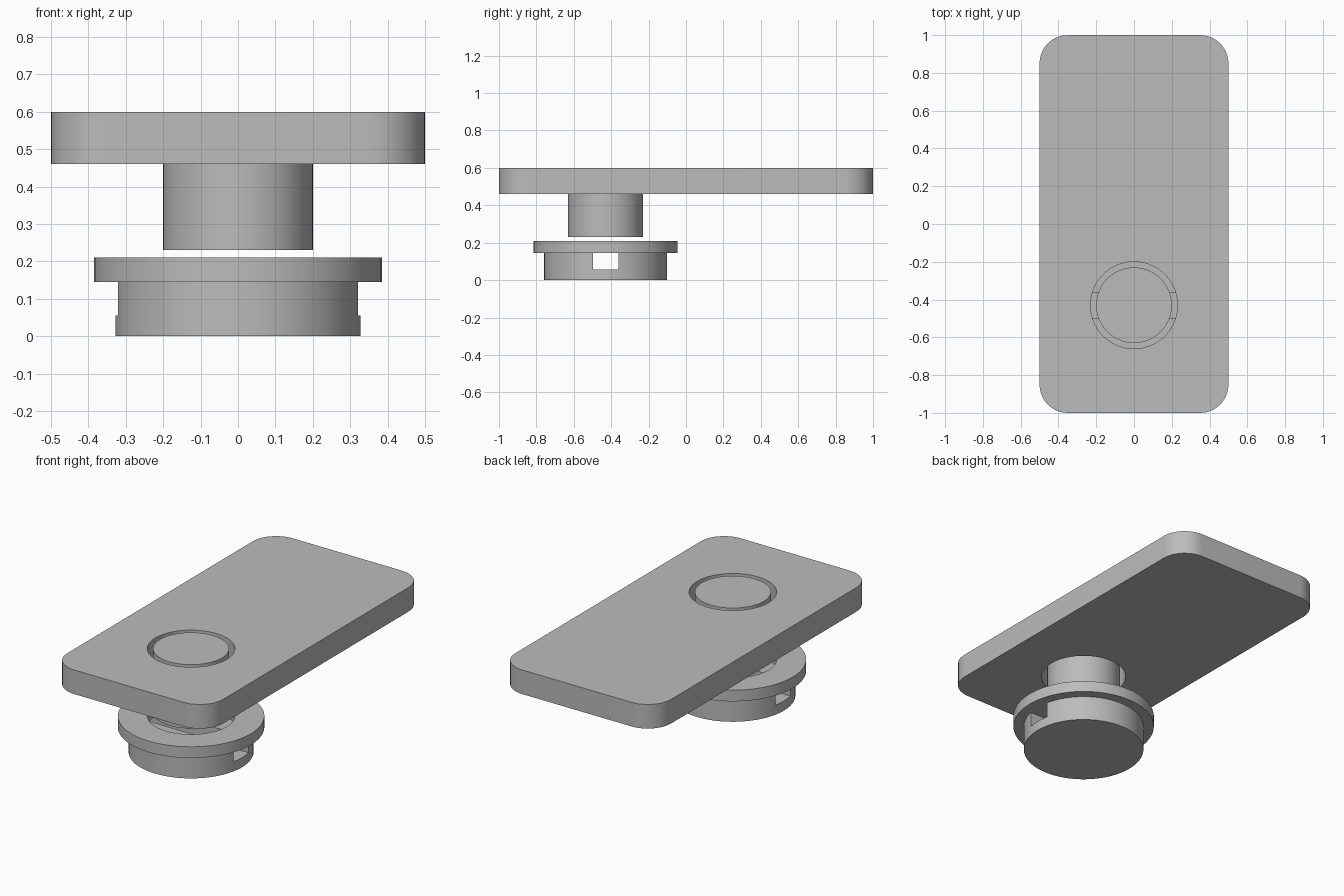
import bpy, bmesh, math
from mathutils import Matrix

if "Cube" in bpy.data.objects:
    bpy.data.objects.remove(bpy.data.objects["Cube"], do_unlink=True)

AXIS_Y = -0.43      # shared axis of the pin, bore and base
SEGMENTS = 96

grey = bpy.data.materials.new("plain grey")
grey.use_nodes = True
colour = (0.5, 0.5, 0.5, 1)
grey.diffuse_color = colour
grey.node_tree.nodes["Principled BSDF"].inputs["Base Color"].default_value = colour


def finish(name, bm):
    mesh = bpy.data.meshes.new(name)
    bm.to_mesh(mesh)
    bm.free()
    mesh.materials.append(grey)
    obj = bpy.data.objects.new(name, mesh)
    bpy.context.collection.objects.link(obj)
    return obj


def cylinder(name, radius, z0, z1):
    bm = bmesh.new()
    place = Matrix.Translation((0, AXIS_Y, (z0 + z1) / 2))
    bmesh.ops.create_cone(bm, cap_ends=True, segments=SEGMENTS, radius1=radius,
                          radius2=radius, depth=z1 - z0, matrix=place)
    return finish(name, bm)


def box(name, size, centre, corner=0):
    bm = bmesh.new()
    place = Matrix.Translation(centre) @ Matrix.Diagonal((*size, 1))
    bmesh.ops.create_cube(bm, size=1, matrix=place)
    if corner:
        upright = [e for e in bm.edges
                   if abs(e.verts[0].co.z - e.verts[1].co.z) > size[2] / 2]
        bmesh.ops.bevel(bm, geom=upright, offset=corner, segments=12,
                        profile=0.5, affect='EDGES')
    return finish(name, bm)


def activate(obj):
    bpy.ops.object.select_all(action='DESELECT')
    obj.select_set(True)
    bpy.context.view_layer.objects.active = obj


def cut(obj, cutter):
    cutter.hide_render = True
    mod = obj.modifiers.new("cut", 'BOOLEAN')
    mod.operation, mod.solver, mod.object = 'DIFFERENCE', 'EXACT', cutter
    activate(obj)
    bpy.ops.object.modifier_apply(modifier=mod.name)
    bpy.data.objects.remove(cutter, do_unlink=True)


# Rounded plate with a round hole
plate = box("plate", (1, 2, 0.14), (0, 0, 0.53), corner=0.15)
cut(plate, cylinder("plate_hole", 0.23, 0.3, 0.8))

# Loose pin, flush with the plate's top
pin = cylinder("pin", 0.2, 0.23, 0.6)

# Base with a straight channel across it
base = cylinder("base", 0.328, 0, 0.145)
cut(base, box("channel", (1, 0.136, 0.2), (0, AXIS_Y, 0.156)))

# Flange ring on the base
flange = cylinder("flange", 0.385, 0.145, 0.21)
cut(flange, cylinder("flange_hole", 0.23, 0, 0.4))

for part in (plate, pin, base, flange):
    activate(part)
    bpy.ops.object.shade_smooth_by_angle(angle=math.radians(30))
